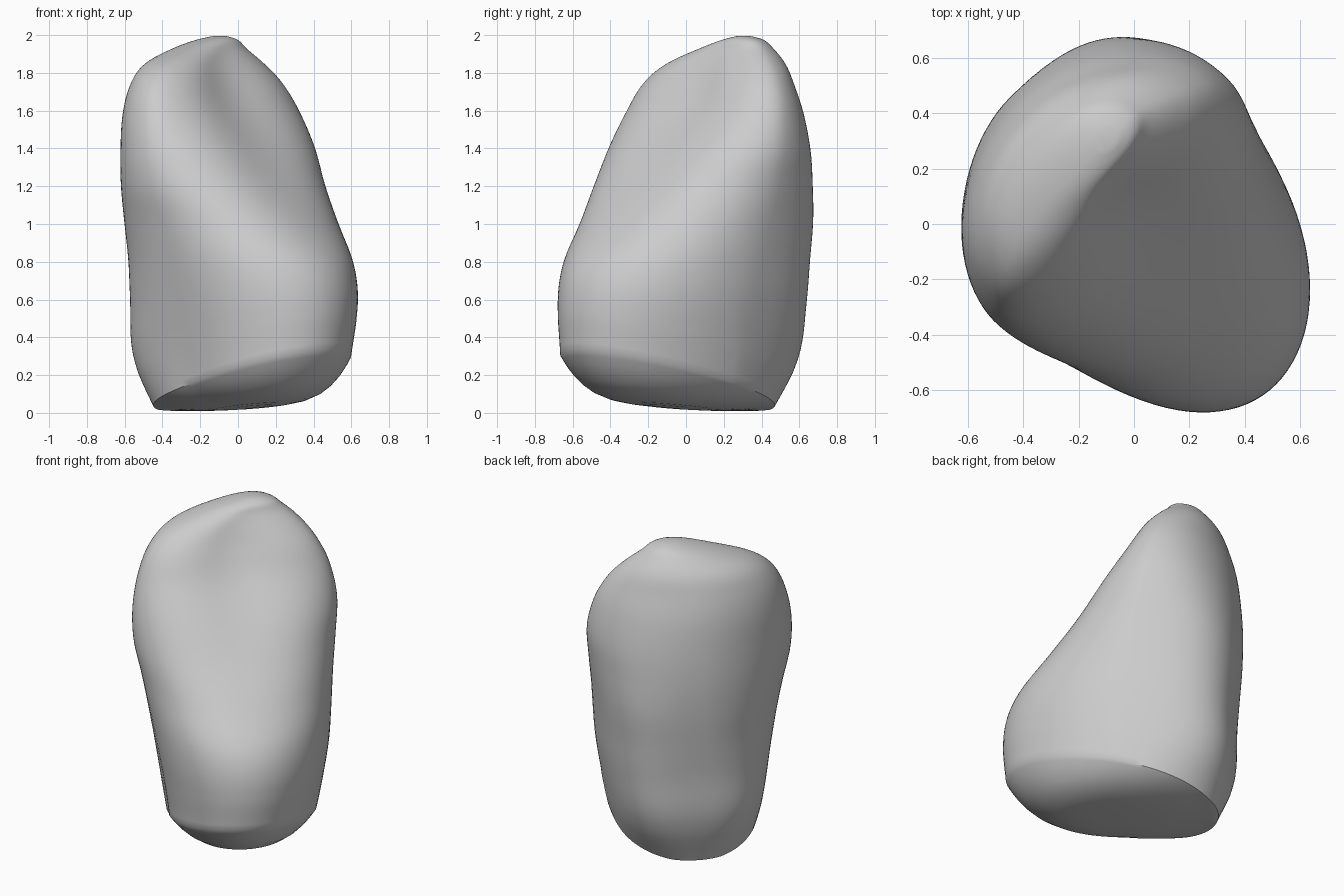
import bpy, bmesh, math

if "Cube" in bpy.data.objects:
    bpy.data.objects.remove(bpy.data.objects["Cube"])

# Height, left, right, labial, lingual extents, widest line, hollow depth,
# then squareness of the lingual, labial left and labial right sides
SECTIONS = [
    (0.00, -.405, .415, -.49, .745, .08, .00, 2.0, 1.95, 2.1),
    (0.30, -.44, .48, -.59, .755, .06, .00, 2.0, 2.7, 3.0),
    (0.60, -.49, .53, -.605, .77, .04, .00, 2.0, 2.4, 3.1),
    (0.80, -.525, .55, -.62, .71, .00, .00, 2.0, 2.1, 2.95),
    (1.00, -.56, .57, -.635, .555, -.05, .015, 2.0, 1.95, 2.8),
    (1.20, -.60, .595, -.64, .395, -.10, .04, 2.0, 1.8, 2.4),
    (1.40, -.60, .61, -.63, .245, -.13, .065, 2.0, 1.8, 2.1),
    (1.60, -.555, .57, -.605, .08, -.17, .075, 2.1, 1.9, 1.9),
    (1.75, -.48, .495, -.565, -.02, -.21, .07, 2.2, 1.95, 1.85),
    (1.85, -.36, .41, -.525, -.10, -.25, .04, 2.2, 2.0, 1.95),
    (1.93, -.15, .315, -.455, -.17, -.28, .01, 2.1, 2.0, 2.0),
    (1.98, .03, .25, -.385, -.21, -.28, .00, 2.0, 2.0, 2.0),
    (2.00, .14, .16, -.29, -.27, -.28, .00, 2.0, 2.0, 2.0),
]
SEGMENTS, RINGS = 96, 72


def section(z):
    """Smoothly interpolated section values at a height."""
    z = min(max(z, 0), 2)
    i = 0
    while i < len(SECTIONS) - 2 and z > SECTIONS[i + 1][0]:
        i += 1
    a, b = SECTIONS[i], SECTIONS[i + 1]
    before, after = SECTIONS[max(i - 1, 0)], SECTIONS[min(i + 2, len(SECTIONS) - 1)]
    h = b[0] - a[0]
    t = (z - a[0]) / h
    out = []
    for k in range(1, len(a)):
        m0 = (b[k] - before[k]) / (b[0] - before[0]) * h
        m1 = (after[k] - a[k]) / (after[0] - a[0]) * h
        out.append((2*t**3 - 3*t*t + 1) * a[k] + (t**3 - 2*t*t + t) * m0
                   + (3*t*t - 2*t**3) * b[k] + (t**3 - t*t) * m1)
    return out


def outline(z, angle):
    """Across (p) and depth (q) position on the section at a height."""
    left, right, back, front, wide, hollow, n_front, n_left, n_right = section(z)
    c, s = math.cos(angle), math.sin(angle)
    n = n_front if s > 0 else n_left if c < 0 else n_right
    u = math.copysign(abs(c) ** (2 / n), c)
    v = math.copysign(abs(s) ** (2 / n), s)
    mid, half = (left + right) / 2, (right - left) / 2
    p = mid + half * u
    q = wide + v * ((front - wide) if v > 0 else (wide - back))
    if v > 0:
        p -= .10 * v * max(0, 1 - z / 1.6)
        q -= hollow * math.exp(-(u / .48) ** 2) * v
    return p, q


def rim_height(q):
    return max(.015, .137 + .262 * q)


def add_vert(bm, p, q, z):
    return bm.verts.new(((p + q) * math.sqrt(.5), (p - q) * math.sqrt(.5), z))


def bridge(bm, a, b):
    for k in range(SEGMENTS):
        j = (k + 1) % SEGMENTS
        bm.faces.new((a[k], a[j], b[j], b[k]))


# Crown: rings from the slanted base up to the biting edge
bm = bmesh.new()
rings, rim = [], []
for r in range(RINGS):
    f = 1 - (1 - r / RINGS) ** 1.5
    ring = []
    for k in range(SEGMENTS):
        angle = math.tau * k / SEGMENTS
        z = 2 * f
        for _ in range(8):
            p, q = outline(z, angle)
            low = rim_height(q)
            z = low + (2 - low) * f
        ring.append(add_vert(bm, p, q, z))
        if r == 0:
            rim.append((p, q))
    rings.append(ring)
for a, b in zip(rings, rings[1:]):
    bridge(bm, a, b)
bm.faces.new(rings[-1])

# Base: underside bulging below the rim, deepest towards the front
last = rings[0]
for scale in (.97, .93, .88, .8, .7, .55, .4, .2, .08):
    inner = []
    for p, q in rim:
        q2 = .12 + (q - .12) * scale
        depth = max(0, .115 + .18 * q2) * (1 - scale ** 4)
        inner.append(add_vert(bm, p * scale, q2, max(0, rim_height(q2) - depth)))
    bridge(bm, inner, last)
    last = inner
bm.faces.new(last)

# Soften the biting edge and hollow without moving the base rim
for _ in range(3):
    bmesh.ops.smooth_vert(bm, verts=[v for ring in rings[6:] for v in ring], factor=.5,
                          use_axis_x=True, use_axis_y=True, use_axis_z=True)
bmesh.ops.recalc_face_normals(bm, faces=bm.faces)
mesh = bpy.data.meshes.new("tooth_crown")
bm.to_mesh(mesh)
bm.free()
crown = bpy.data.objects.new("tooth_crown", mesh)
bpy.context.collection.objects.link(crown)

grey = bpy.data.materials.new("light_grey")
grey.diffuse_color = (.6, .6, .6, 1)
grey.use_nodes = True
grey.node_tree.nodes["Principled BSDF"].inputs["Base Color"].default_value = grey.diffuse_color
mesh.materials.append(grey)

bpy.context.view_layer.objects.active = crown
crown.select_set(True)
bpy.ops.object.shade_smooth_by_angle(angle=math.radians(35))
